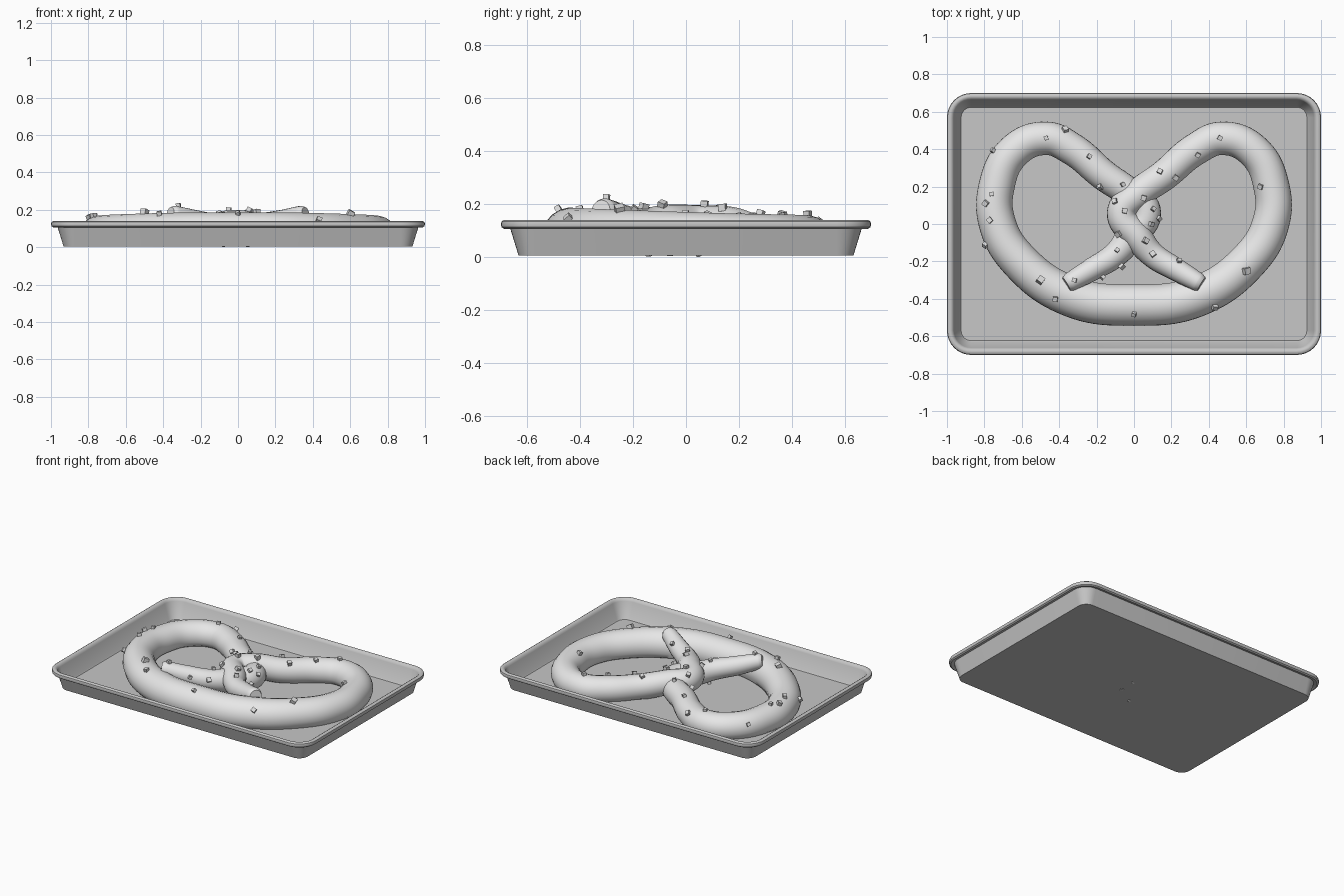
import bpy, bmesh, math, random
from mathutils import Vector, Matrix
from mathutils.bvhtree import BVHTree

random.seed(4)
cube = bpy.data.objects.get("Cube")
if cube:
    bpy.data.objects.remove(cube, do_unlink=True)


def material(name, value):
    m = bpy.data.materials.new(name)
    m.use_nodes = True
    colour = (value, value, value, 1)
    m.diffuse_color = colour
    m.node_tree.nodes["Principled BSDF"].inputs["Base Color"].default_value = colour
    return m


def add_object(name, mesh, mat, smooth=True):
    ob = bpy.data.objects.new(name, mesh)
    bpy.context.collection.objects.link(ob)
    mesh.materials.clear()
    mesh.materials.append(mat)
    if smooth:
        bpy.ops.object.select_all(action="DESELECT")
        ob.select_set(True)
        bpy.context.view_layer.objects.active = ob
        bpy.ops.object.shade_smooth_by_angle(angle=math.radians(40))
    return ob


pan_grey = material("pan grey", 0.57)
dough_pale = material("pale dough", 0.8)
salt_pale = material("pale salt", 0.72)


# Baking tray: rounded rectangles lofted along a wall and rim profile
def rounded_ring(bm, inset, z, steps=8):
    hx, hy, r = 1 - inset, 0.7 - inset, max(0.13 - inset, 0.04)
    ring = []
    for k, (sx, sy) in enumerate([(1, 1), (-1, 1), (-1, -1), (1, -1)]):
        for i in range(steps + 1):
            a = math.pi / 2 * (k + i / steps)
            ring.append(bm.verts.new((sx * (hx - r) + r * math.cos(a),
                                      sy * (hy - r) + r * math.sin(a), z)))
    return ring


profile = [(0.067, 0.005), (0.034, 0.112), (0.012, 0.106), (0.003, 0.112),
           (0, 0.123), (0.003, 0.134), (0.012, 0.14), (0.022, 0.14),
           (0.032, 0.134), (0.038, 0.122), (0.07, 0.018), (0.076, 0.012)]
bm = bmesh.new()
rings = [rounded_ring(bm, d, z) for d, z in profile]
for lower, upper in zip(rings, rings[1:]):
    for i in range(len(lower)):
        j = (i + 1) % len(lower)
        bm.faces.new((lower[i], lower[j], upper[j], upper[i]))
bm.faces.new(rings[0][::-1])
bm.faces.new(rings[-1])
bmesh.ops.recalc_face_normals(bm, faces=bm.faces)
mesh = bpy.data.meshes.new("baking_tray")
bm.to_mesh(mesh)
bm.free()
add_object("baking_tray", mesh, pan_grey)

# Dough rope: half of the loop as x, y, z, radius, mirrored for the other half
loop = [(0.33, -0.39, 0.075, 0.11), (0.61, -0.2, 0.073, 0.104),
        (0.73, 0.0, 0.07, 0.1), (0.735, 0.2, 0.067, 0.097),
        (0.64, 0.39, 0.067, 0.093), (0.47, 0.458, 0.067, 0.09),
        (0.33, 0.4, 0.07, 0.087), (0.16, 0.26, 0.08, 0.083)]
# Knot strand and free end, running from the loop's side across the middle
knot = [(0.02, 0.16, 0.11, 0.08), (-0.065, 0.06, 0.115, 0.08),
        (0.02, -0.07, 0.12, 0.078), (0.1, -0.165, 0.115, 0.068),
        (0.22, -0.24, 0.135, 0.062), (0.345, -0.312, 0.172, 0.05),
        (0.362, -0.322, 0.175, 0.04)]


def flip(points, sink=0):
    return [(-x, y, z - sink * max(0, min(1, (y + 0.2) * 8)), r) for x, y, z, r in points]


under = flip(knot, 0.03)
path = under[::-1] + flip(loop)[::-1] + [(0, -0.433, 0.075, 0.112)] + loop + knot
curve = bpy.data.curves.new("dough_path", "CURVE")
curve.dimensions = "3D"
curve.bevel_depth = 1
curve.bevel_resolution = 8
curve.resolution_u = 10
curve.use_fill_caps = True
spline = curve.splines.new("BEZIER")
spline.bezier_points.add(len(path) - 1)
for point, (x, y, z, r) in zip(spline.bezier_points, path):
    point.co = (x, y, z)
    point.radius = r
    point.handle_left_type = point.handle_right_type = "AUTO"
rope = bpy.data.objects.new("dough_path", curve)
bpy.context.collection.objects.link(rope)
graph = bpy.context.evaluated_depsgraph_get()
mesh = bpy.data.meshes.new_from_object(rope.evaluated_get(graph))
bpy.data.objects.remove(rope, do_unlink=True)
for v in mesh.vertices:          # the dough rests flat on the tray
    v.co.z = max(v.co.z, 0.009)
mesh.name = "pretzel"
add_object("pretzel", mesh, dough_pale)

# Salt crystals: small cubes dropped onto the dough
bm = bmesh.new()
bm.from_mesh(mesh)
tree = BVHTree.FromBMesh(bm)
bm.free()
spots = [(-0.75, 0.39), (-0.47, 0.46), (-0.37, 0.5), (-0.24, 0.36), (-0.76, 0.16),
         (-0.79, 0.11), (-0.77, 0.02), (-0.79, -0.11), (-0.5, -0.3), (-0.42, -0.4),
         (0, -0.48), (0.43, -0.44), (0.6, -0.25), (0.68, 0.2), (0.46, 0.46),
         (0.34, 0.37), (0.22, 0.25), (0.14, 0.28), (-0.18, 0.2), (-0.06, 0.21),
         (-0.1, 0.12), (-0.05, 0.07), (0.05, 0.14), (0.1, 0.08), (0.13, 0.03),
         (0.09, 0), (-0.08, -0.05), (-0.07, -0.22), (0.06, -0.09), (0.1, -0.16),
         (0.24, -0.2), (-0.17, -0.28), (-0.32, -0.3), (-0.09, -0.14)]
bm = bmesh.new()


def crystal(place, normal, size):
    turn = normal.to_track_quat("Z", "Y").to_matrix().to_4x4()
    spin = Matrix.Rotation(random.uniform(0, 3), 4, "Z") @ Matrix.Rotation(
        random.uniform(-0.4, 0.4), 4, "X")
    bmesh.ops.create_cube(bm, size=size, matrix=Matrix.Translation(place) @ turn @ spin)


for x, y in spots:
    place, normal, _, _ = tree.ray_cast(Vector((x, y, 1)), Vector((0, 0, -1)))
    if place:
        big = (x, y) in ((0.6, -0.25), (-0.5, -0.3))
        crystal(place + normal * 0.006, normal, 0.034 if big else random.uniform(0.02, 0.028))
# Crystals pressed through beneath the knot
for x, y in [(-0.08, -0.14), (0.05, -0.06), (0.05, 0.05)]:
    crystal(Vector((x, y, 0.013)), Vector((0, 0, 1)), 0.02)
salt = bpy.data.meshes.new("salt_crystals")
bm.to_mesh(salt)
bm.free()
add_object("salt_crystals", salt, salt_pale, smooth=False)
